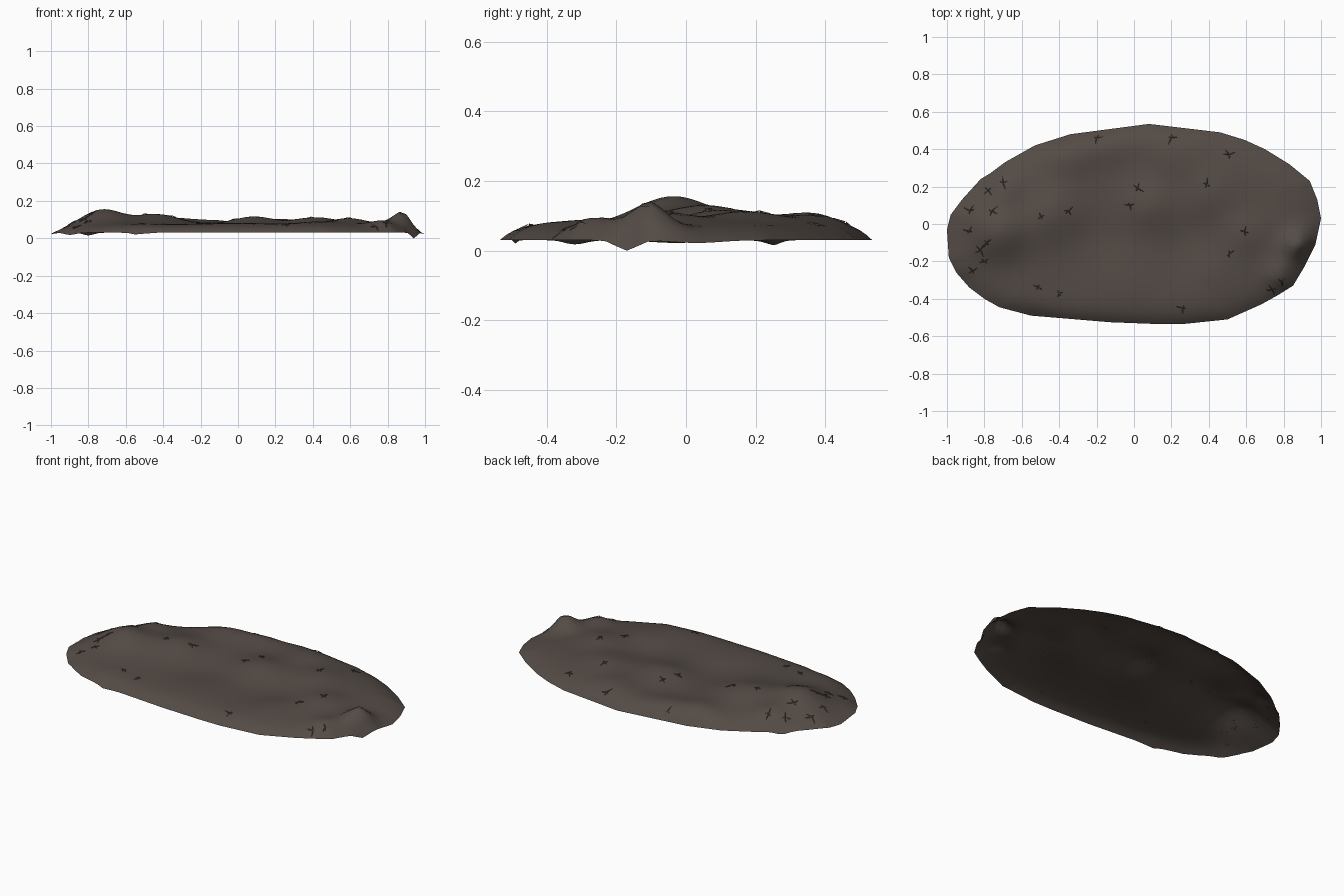
import bpy
import bmesh
import math
import random
from mathutils import Vector

random.seed(4)
cube = bpy.data.objects.get("Cube")
if cube:
    bpy.data.objects.remove(cube, do_unlink=True)

# Single earth colour
EARTH = (0.088, 0.070, 0.060, 1.0)
earth = bpy.data.materials.new("dark brown earth")
earth.use_nodes = True
earth.diffuse_color = EARTH
shader = earth.node_tree.nodes["Principled BSDF"]
shader.inputs["Base Color"].default_value = EARTH
shader.inputs["Roughness"].default_value = 0.9

# Rim of the patch, anticlockwise from its left end
OUTLINE = [Vector(p) for p in (
    (1, .03), (.98, .13), (.94, .23), (.83, .32), (.7, .4), (.59, .45),
    (.46, .49), (.08, .535), (-.34, .48), (-.53, .42), (-.69, .33),
    (-.77, .27), (-.82, .24), (-.92, .13), (-.98, .05), (-1, -.03),
    (-.99, -.18), (-.95, -.26), (-.88, -.34), (-.8, -.4), (-.72, -.445),
    (-.55, -.49), (-.31, -.51), (-.13, -.525), (.13, -.535), (.26, -.535),
    (.5, -.51), (.68, -.43), (.77, -.38), (.85, -.33), (.91, -.23),
    (.97, -.11))]
STEPS = 4
RINGS = 28

# Mounds and hollows: x, y, height, radius
BUMPS = ((-.73, -.04, .08, .15), (-.44, .06, .05, .16), (-.7, .2, .04, .1),
         (-.35, .4, .04, .14), (-.13, .44, .025, .12), (.08, .1, .035, .14),
         (.2, .38, .025, .14), (.42, .16, .035, .15), (.6, -.05, .025, .12),
         (.42, -.25, .012, .13), (.9, -.12, .15, .08), (.8, -.28, .05, .09),
         (.3, -.08, -.01, .14), (-.15, -.1, -.01, .16))
RIM_DIPS = ((.94, -.17, .03, .045), (-.8, .25, .014, .05),
            (-.9, -.32, .012, .06), (-.53, -.49, .012, .04),
            (1, .03, .008, .1), (-1, -.03, .008, .1))


def bell(p, items):
    return sum(h * math.exp(-((p.x - x) ** 2 + (p.y - y) ** 2) / (r * r))
               for x, y, h, r in items)


def height(p, t):
    inner = 1 - t ** 10
    ripple = .003 * math.sin(9 * p.x + 4 * p.y) * math.cos(11 * p.y - 3 * p.x)
    return .03 + inner * (.05 + bell(p, BUMPS) + ripple) - bell(p, RIM_DIPS)


def rim_fraction(p):
    """How far a point lies from the middle, as a share of the rim distance."""
    for a, b in zip(OUTLINE, OUTLINE[1:] + OUTLINE[:1]):
        area = a.x * b.y - a.y * b.x
        u = (p.x * b.y - p.y * b.x) / area
        v = (a.x * p.y - a.y * p.x) / area
        if u >= 0 and v >= 0:
            return min(u + v, 1)
    return 0


def finish(bm, name):
    mesh = bpy.data.meshes.new(name)
    bm.to_mesh(mesh)
    bm.free()
    mesh.materials.append(earth)
    obj = bpy.data.objects.new(name, mesh)
    bpy.context.collection.objects.link(obj)


# Ground sheet: rings of the outline shrinking to the middle
bm = bmesh.new()
rim = [a.lerp(b, i / STEPS)
       for a, b in zip(OUTLINE, OUTLINE[1:] + OUTLINE[:1])
       for i in range(STEPS)]
rings = []
for k in range(1, RINGS + 1):
    t = k / RINGS
    rings.append([bm.verts.new((*(p * t), height(p * t, t))) for p in rim])
n = len(rim)
middle = bm.verts.new((0, 0, height(Vector((0, 0)), 0)))
for i in range(n):
    j = (i + 1) % n
    bm.faces.new((middle, rings[0][i], rings[0][j]))
    for inner, outer in zip(rings, rings[1:]):
        bm.faces.new((inner[i], outer[i], outer[j], inner[j]))
for face in bm.faces:
    face.smooth = True
finish(bm, "ground_sheet")

# Small star-shaped creases: centre x, y
STARS = ((-.2, .46), (.2, .46), (.51, .37), (.39, .21), (.02, .19),
         (-.02, .1), (.59, -.04), (.51, -.16), (.26, -.45), (.74, -.35),
         (.79, -.31), (-.4, -.37), (-.51, -.34), (-.35, .07), (-.5, .04),
         (-.78, .18), (-.7, .22), (-.76, .07), (-.88, .07), (-.88, -.04),
         (-.82, -.14), (-.86, -.25), (-.79, -.1), (-.8, -.2))


def on_ground(p, lift):
    return (p.x, p.y, height(p, rim_fraction(p)) + lift)


bm = bmesh.new()
for star in STARS:
    centre = Vector(star)
    turn = random.uniform(0, math.tau)
    for arm in range(4):
        angle = turn + arm * math.tau / 4 + random.uniform(-.5, .5)
        along = Vector((math.cos(angle), math.sin(angle)))
        side = Vector((-along.y, along.x)) * .003
        tip = centre + along * random.uniform(.015, .042)
        crest = bm.verts.new(on_ground(centre, .006))
        end = bm.verts.new(on_ground(tip, .001))
        foot_a = bm.verts.new(on_ground(centre + along * .01 - side, -.001))
        foot_b = bm.verts.new(on_ground(centre + along * .01 + side, -.001))
        bm.faces.new((crest, foot_a, end))
        bm.faces.new((crest, end, foot_b))
finish(bm, "star_creases")
